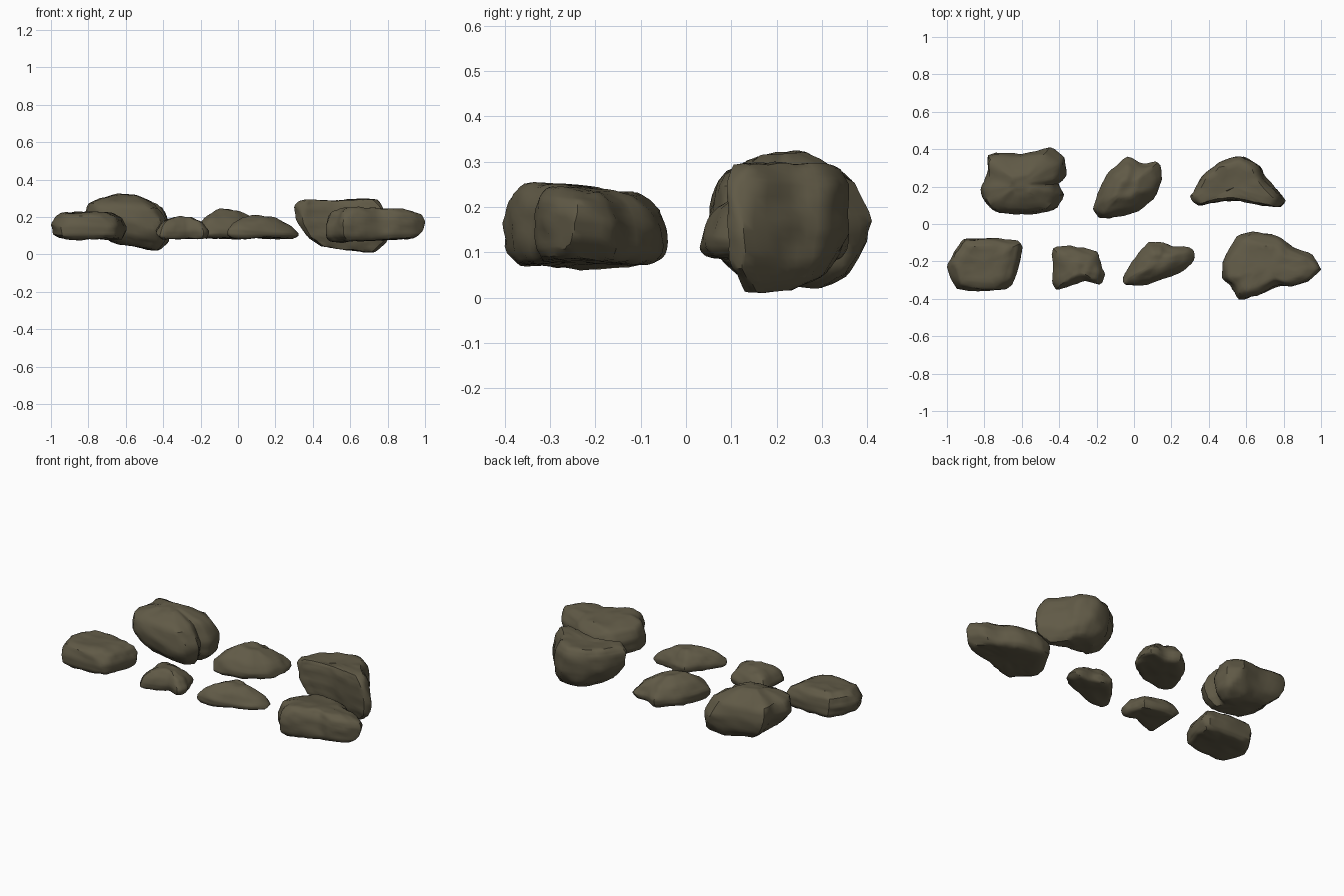
import bpy
import bmesh
import random
from mathutils import Vector, noise

default_cube = bpy.data.objects.get("Cube")
if default_cube:
    bpy.data.objects.remove(default_cube, do_unlink=True)

# One dull olive-brown stone colour for every rock
stone = bpy.data.materials.new("olive brown stone")
stone.use_nodes = True
stone_colour = (0.118, 0.102, 0.062, 1)
stone.diffuse_color = stone_colour
shader = stone.node_tree.nodes["Principled BSDF"]
shader.inputs["Base Color"].default_value = stone_colour
shader.inputs["Roughness"].default_value = 0.9

# Side profiles: (height fraction, outline scale) from base to crown
PEAKED = [(0, 0.6), (0.2, 0.88), (0.5, 1), (0.78, 0.86), (1, 0.3)]
BLOCKY = [(0, 0.84), (0.15, 0.97), (0.5, 1), (0.85, 0.9), (1, 0.68)]
UNDERCUT = [(0, 0.58), (0.2, 0.88), (0.5, 1), (0.85, 0.97), (1, 0.82)]
FLAT_BASED = [(0, 0.87), (0.15, 0.98), (0.35, 1), (0.72, 0.76), (1, 0.36)]


def loft(bm, outline, z_range, profile, lean, top_tilt, base_tilt):
    """Stack scaled copies of the outline and bridge them into a closed lump."""
    low, high = z_range
    centre = sum((Vector(p) for p in outline), Vector((0, 0))) / len(outline)
    rings = []
    for height, scale in profile:
        ring = []
        tilt = Vector(base_tilt).lerp(Vector(top_tilt), height)
        middle = centre + Vector(lean) * (height - 0.5)
        for point in outline:
            offset = (Vector(point) - centre) * scale
            z = low + (high - low) * height + tilt.dot(offset)
            ring.append(bm.verts.new((*(middle + offset), z)))
        rings.append(ring)
    for lower, upper in zip(rings, rings[1:]):
        for i in range(len(outline)):
            j = (i + 1) % len(outline)
            bm.faces.new((lower[i], lower[j], upper[j], upper[i]))
    for ring in (rings[0], rings[-1]):
        cap = bm.faces.new(ring)
        bmesh.ops.poke(bm, faces=[cap])
    bmesh.ops.recalc_face_normals(bm, faces=bm.faces)


def weather(bm, rng, chips):
    """Bulge the surface with noise, then plane off flat chipped facets."""
    bm.normal_update()
    shift = Vector((rng.uniform(0, 50), rng.uniform(0, 50), rng.uniform(0, 50)))
    for vert in bm.verts:
        broad = noise.noise(vert.co * 8 + shift) * 0.012
        fine = noise.noise(vert.co * 24 + shift) * 0.007
        vert.co += vert.normal * (broad + fine)
    centre = sum((v.co for v in bm.verts), Vector()) / len(bm.verts)
    for _ in range(chips):
        direction = Vector((rng.gauss(0, 1), rng.gauss(0, 1), rng.gauss(0, 1)))
        direction.normalize()
        reach = max((v.co - centre).dot(direction) for v in bm.verts) * 0.93
        for vert in bm.verts:
            excess = (vert.co - centre).dot(direction) - reach
            if excess > 0:
                vert.co -= direction * excess


def fit(bm, outline, z_range):
    """Bring the weathered lump back to its intended extents."""
    spans = [[p[0] for p in outline], [p[1] for p in outline], z_range]
    for axis, span in enumerate(spans):
        values = [v.co[axis] for v in bm.verts]
        low, high = min(values), max(values)
        ratio = (max(span) - min(span)) / (high - low)
        for vert in bm.verts:
            vert.co[axis] = min(span) + (vert.co[axis] - low) * ratio


def rock(name, outline, z_range, profile, lean=(0, 0), top_tilt=(0, 0),
         base_tilt=(0, 0), chips=6, soften=2, seed=1):
    rng = random.Random(seed)
    bm = bmesh.new()
    loft(bm, outline, z_range, profile, lean, top_tilt, base_tilt)
    bmesh.ops.subdivide_edges(bm, edges=bm.edges, cuts=3, use_grid_fill=True)
    for _ in range(soften):
        bmesh.ops.smooth_vert(bm, verts=bm.verts, factor=0.5,
                              use_axis_x=True, use_axis_y=True, use_axis_z=True)
    weather(bm, rng, chips)
    fit(bm, outline, z_range)
    bmesh.ops.recalc_face_normals(bm, faces=bm.faces)
    mesh = bpy.data.meshes.new(name)
    bm.to_mesh(mesh)
    bm.free()
    mesh.materials.append(stone)
    obj = bpy.data.objects.new(name, mesh)
    bpy.context.collection.objects.link(obj)
    bpy.ops.object.select_all(action="DESELECT")
    obj.select_set(True)
    bpy.context.view_layer.objects.active = obj
    bpy.ops.object.shade_smooth_by_angle(angle=0.6)


# Back row
rock("back_right_boulder",
     [(-.82, .19), (-.78, .27), (-.79, .38), (-.6, .38), (-.44, .41), (-.36, .36),
      (-.36, .26), (-.41, .22), (-.37, .16), (-.42, .07), (-.55, .05), (-.72, .06),
      (-.79, .1)],
     (.02, .325), PEAKED, lean=(-.05, -.02), top_tilt=(-.05, .03),
     base_tilt=(-.2, 0), seed=3)
rock("back_middle_rock",
     [(-.22, .08), (-.19, .19), (-.13, .29), (-.04, .36), (.04, .32), (.13, .34),
      (.15, .24), (.12, .16), (.02, .07), (-.14, .03), (-.19, .04)],
     (.08, .245), FLAT_BASED, top_tilt=(-.2, 0), seed=5)
rock("back_left_boulder",
     [(.3, .15), (.36, .25), (.45, .33), (.58, .36), (.67, .31), (.71, .23),
      (.81, .13), (.78, .09), (.66, .11), (.54, .13), (.4, .12), (.34, .1)],
     (.01, .3), UNDERCUT, lean=(-.05, 0), base_tilt=(-.1, 0), soften=1, seed=8)

# Front row
rock("front_right_rock",
     [(-1, -.23), (-.96, -.15), (-.91, -.075), (-.72, -.08), (-.595, -.1),
      (-.61, -.2), (-.65, -.33), (-.72, -.36), (-.95, -.35)],
     (.075, .23), BLOCKY, lean=(-.02, 0), top_tilt=(-.04, 0), chips=5, soften=1,
     seed=2)
rock("front_inner_right_rock",
     [(-.44, -.12), (-.34, -.115), (-.19, -.15), (-.18, -.21), (-.155, -.27),
      (-.18, -.32), (-.26, -.3), (-.34, -.33), (-.42, -.35), (-.435, -.29)],
     (.08, .205), FLAT_BASED, seed=6)
rock("front_inner_left_rock",
     [(-.06, -.3), (.01, -.18), (.08, -.1), (.15, -.095), (.2, -.13), (.32, -.13),
      (.325, -.2), (.24, -.27), (.07, -.33), (-.04, -.33)],
     (.08, .21), FLAT_BASED, top_tilt=(-.2, 0), seed=4)
rock("front_left_boulder",
     [(.47, -.21), (.55, -.06), (.63, -.04), (.76, -.06), (.84, -.13), (.94, -.17),
      (1, -.24), (.95, -.3), (.83, -.34), (.76, -.33), (.65, -.38), (.56, -.405),
      (.52, -.33), (.47, -.29)],
     (.06, .255), BLOCKY, top_tilt=(-.03, -.1), base_tilt=(.06, 0), seed=7)
